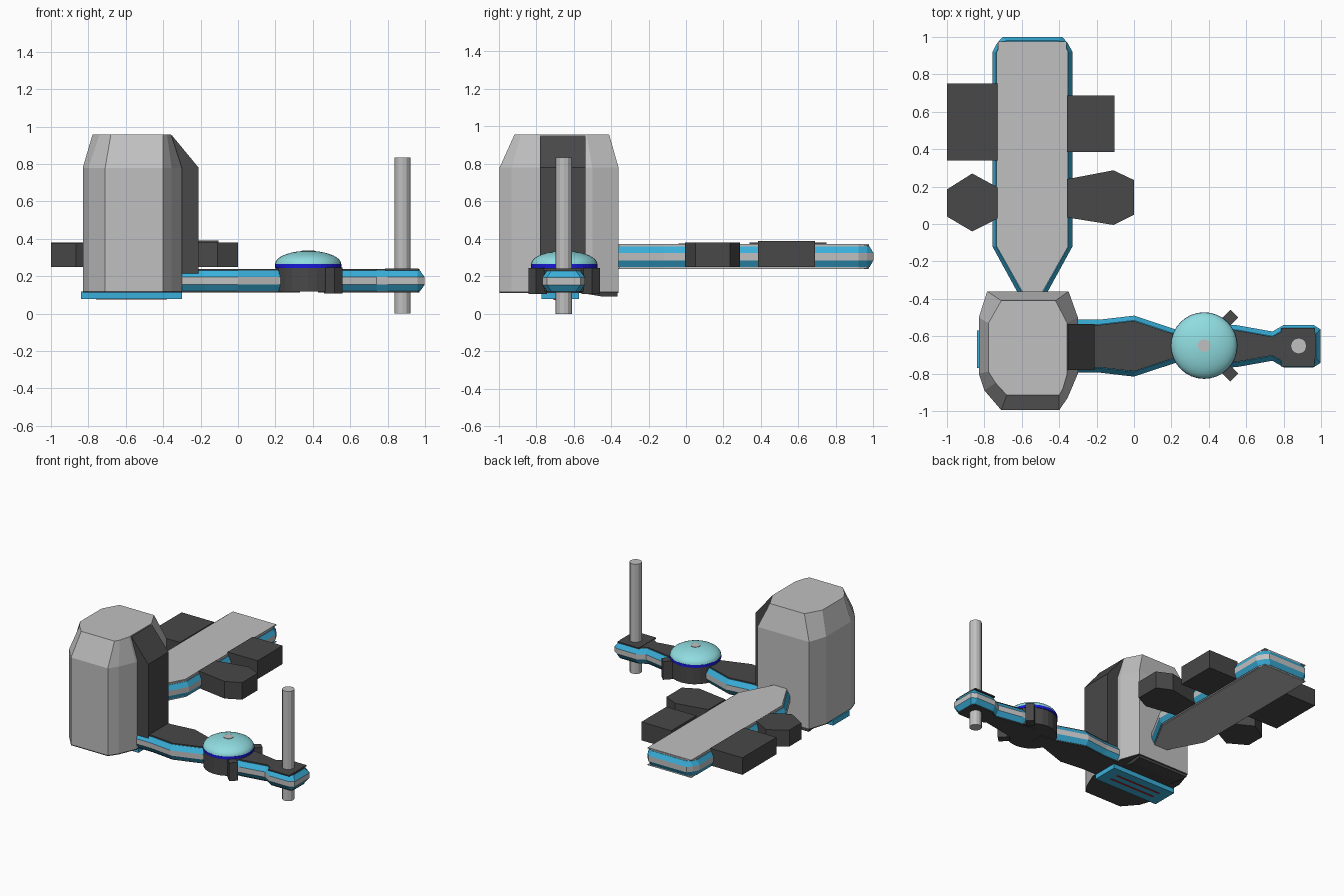
import bpy, bmesh, math
from mathutils import Matrix, Vector

if "Cube" in bpy.data.objects:
    bpy.data.objects.remove(bpy.data.objects["Cube"])


def mat(name, *rgb):
    m = bpy.data.materials.new(name)
    m.diffuse_color = (*rgb, 1)
    m.use_nodes = True
    m.node_tree.nodes["Principled BSDF"].inputs["Base Color"].default_value = m.diffuse_color
    return m


GREY = mat("light grey", 0.53, 0.53, 0.53)
DARK = mat("charcoal", 0.065, 0.065, 0.065)
BLUE = mat("sky blue", 0.042, 0.43, 0.70)
DOME = mat("pale cyan", 0.28, 0.72, 0.75)
RING = mat("deep blue", 0.01, 0.01, 0.70)
RED = mat("red", 0.55, 0.02, 0.02)


def loft(name, rings, mats, cap_mat=0):
    """Skin equal-length outlines [(z, points)]; mats gives the material of each level, repeating."""
    bm = bmesh.new()
    used = list(dict.fromkeys(mats))
    loops = [[bm.verts.new((x, y, z)) for x, y in pts] for z, pts in rings]
    n = len(loops[0])
    for k in range(len(loops) - 1):
        for i in range(n):
            j = (i + 1) % n
            f = bm.faces.new((loops[k][i], loops[k][j], loops[k + 1][j], loops[k + 1][i]))
            f.material_index = used.index(mats[k % len(mats)])
    for cap in (loops[0][::-1], loops[-1]):
        bm.faces.new(cap).material_index = cap_mat
    bmesh.ops.recalc_face_normals(bm, faces=bm.faces)
    me = bpy.data.meshes.new(name)
    bm.to_mesh(me)
    bm.free()
    for m in used:
        me.materials.append(m)
    ob = bpy.data.objects.new(name, me)
    bpy.context.collection.objects.link(ob)
    return ob


def prism(name, pts, z0, z1, m):
    return loft(name, [(z0, pts), (z1, pts)], [m])


def box(name, x0, x1, y0, y1, z0, z1, m):
    return prism(name, [(x0, y0), (x1, y0), (x1, y1), (x0, y1)], z0, z1, m)


def circle(cx, cy, r, n):
    return [(cx + r * math.cos(2 * math.pi * i / n), cy + r * math.sin(2 * math.pi * i / n))
            for i in range(n)]


def strip(profile, centre, along_y=False, inset=0.0):
    """Symmetric outline from (position, half width), shrunk by inset."""
    lo, hi = profile[0][0] + inset, profile[-1][0] - inset
    side = [(min(max(t, lo), hi), w - inset) for t, w in profile]
    pts = [(t, centre - w) for t, w in side] + [(t, centre + w) for t, w in reversed(side)]
    return [(y, x) for x, y in pts] if along_y else pts


def banded(name, profile, centre, z0, along_y=False, plate=DARK, inset=0.025):
    """Chamfered blue / grey / blue link with cover plates above and below."""
    full = strip(profile, centre, along_y)
    small = strip(profile, centre, along_y, inset)
    loft(name, [(z0, small), (z0 + 0.035, full), (z0 + 0.075, full), (z0 + 0.11, small)],
         [BLUE, GREY, BLUE])
    cover = strip(profile, centre, along_y, inset + 0.003)
    prism(name + "_top_cover", cover, z0 + 0.11, z0 + 0.119, plate)
    prism(name + "_bottom_cover", cover, z0 - 0.007, z0, plate)


# Main housing with chamfered top
low = [(-0.71, -0.995), (-0.40, -0.995), (-0.355, -0.93), (-0.30, -0.80), (-0.30, -0.50),
       (-0.35, -0.36), (-0.785, -0.36), (-0.83, -0.50), (-0.83, -0.80), (-0.80, -0.89)]
top = [(-0.68, -0.915), (-0.40, -0.915), (-0.38, -0.88), (-0.357, -0.80), (-0.357, -0.53),
       (-0.42, -0.41), (-0.71, -0.41), (-0.778, -0.53), (-0.778, -0.79), (-0.74, -0.85)]
loft("housing", [(0.12, low), (0.78, low), (0.957, top)], [GREY])
prism("housing_underside", low, 0.112, 0.12, DARK)

# Dark spine on the arm side, sloped at the top
spine = lambda x: [(-0.40, -0.78), (x, -0.78), (x, -0.535), (-0.40, -0.535)]
loft("housing_spine", [(0.14, spine(-0.21)), (0.78, spine(-0.21)), (0.952, spine(-0.352))], [DARK])

# Base plate with red slots and rear foot
box("base_plate", -0.84, -0.30, -0.77, -0.57, 0.078, 0.118, BLUE)
for i, y in enumerate((-0.70, -0.64)):
    box(f"base_slot_{i}", -0.76, -0.38, y - 0.006, y + 0.006, 0.075, 0.078, RED)
foot = lambda y: [(-0.77, y), (-0.37, y), (-0.355, -0.365), (-0.78, -0.365)]
loft("rear_foot", [(0.093, foot(-0.45)), (0.113, foot(-0.57))], [DARK])

# Two arm links
CY = -0.653
banded("inner_arm", [(-0.37, 0.142), (-0.18, 0.142), (0.0, 0.163), (0.22, 0.09), (0.36, 0.08)], CY, 0.12)
banded("outer_arm", [(0.40, 0.12), (0.55, 0.112), (0.74, 0.078), (0.80, 0.113), (0.96, 0.113),
                     (0.997, 0.09), (0.998, 0.06)], CY, 0.12)
box("arm_tip_plate", 0.785, 0.965, -0.762, -0.555, 0.232, 0.241, DARK)

# Elbow joint: drum, ring, dome and cap
EX, EY = 0.375, -0.65
prism("elbow_drum", circle(EX, EY, 0.174, 24), 0.118, 0.247, DARK)
prism("elbow_ring", circle(EX, EY, 0.178, 32), 0.245, 0.266, RING)
levels = [i * math.pi / 18 for i in range(9)]
dome = loft("elbow_dome", [(0.265 + 0.071 * math.sin(a), circle(EX, EY, 0.177 * math.cos(a), 32))
                           for a in levels], [DOME])
prism("elbow_cap", circle(EX, EY, 0.034, 16), 0.332, 0.3375, GREY)
for p in dome.data.polygons:
    p.use_smooth = len(p.vertices) == 4

# Diagonal lugs either side of the elbow
for s, side in ((1, "rear"), (-1, "front")):
    c = Vector((0.508, EY + s * 0.142))
    rot = Matrix.Rotation(s * math.pi / 4, 2)
    pts = [tuple(c + rot @ Vector(p)) for p in
           ((-0.04, -0.03), (0.04, -0.03), (0.04, 0.03), (-0.04, 0.03))]
    prism(f"elbow_lug_{side}", pts, 0.107, 0.246, DARK)

# Vertical tool shaft
prism("tool_shaft", circle(0.88, -0.652, 0.043, 12), 0.0, 0.835, GREY)

# Rear beam
banded("rear_beam", [(-0.38, 0.075), (-0.365, 0.08), (-0.12, 0.214), (0.92, 0.214), (0.965, 0.19), (1.0, 0.16)],
       -0.543, 0.25, True, GREY, 0.02)
plate = [(-0.37, 0.05), (-0.12, 0.183), (0.975, 0.183)]
prism("beam_top_plate", strip(plate, -0.543, True), 0.366, 0.374, GREY)
prism("beam_bottom_plate", strip(plate, -0.543, True), 0.239, 0.246, GREY)

# Side blocks on the beam
box("left_block", -1.0, -0.728, 0.34, 0.75, 0.25, 0.38, DARK)
box("right_block", -0.357, -0.105, 0.385, 0.687, 0.25, 0.39, DARK)
prism("left_hex_block", [(-1.0, 0.04), (-0.865, -0.04), (-0.728, 0.03), (-0.728, 0.195),
                         (-0.865, 0.27), (-1.0, 0.185)], 0.25, 0.375, DARK)
prism("right_hex_block", [(-0.357, 0.035), (-0.11, -0.005), (0.0, 0.05), (0.0, 0.235),
                          (-0.11, 0.287), (-0.357, 0.24)], 0.25, 0.38, DARK)
